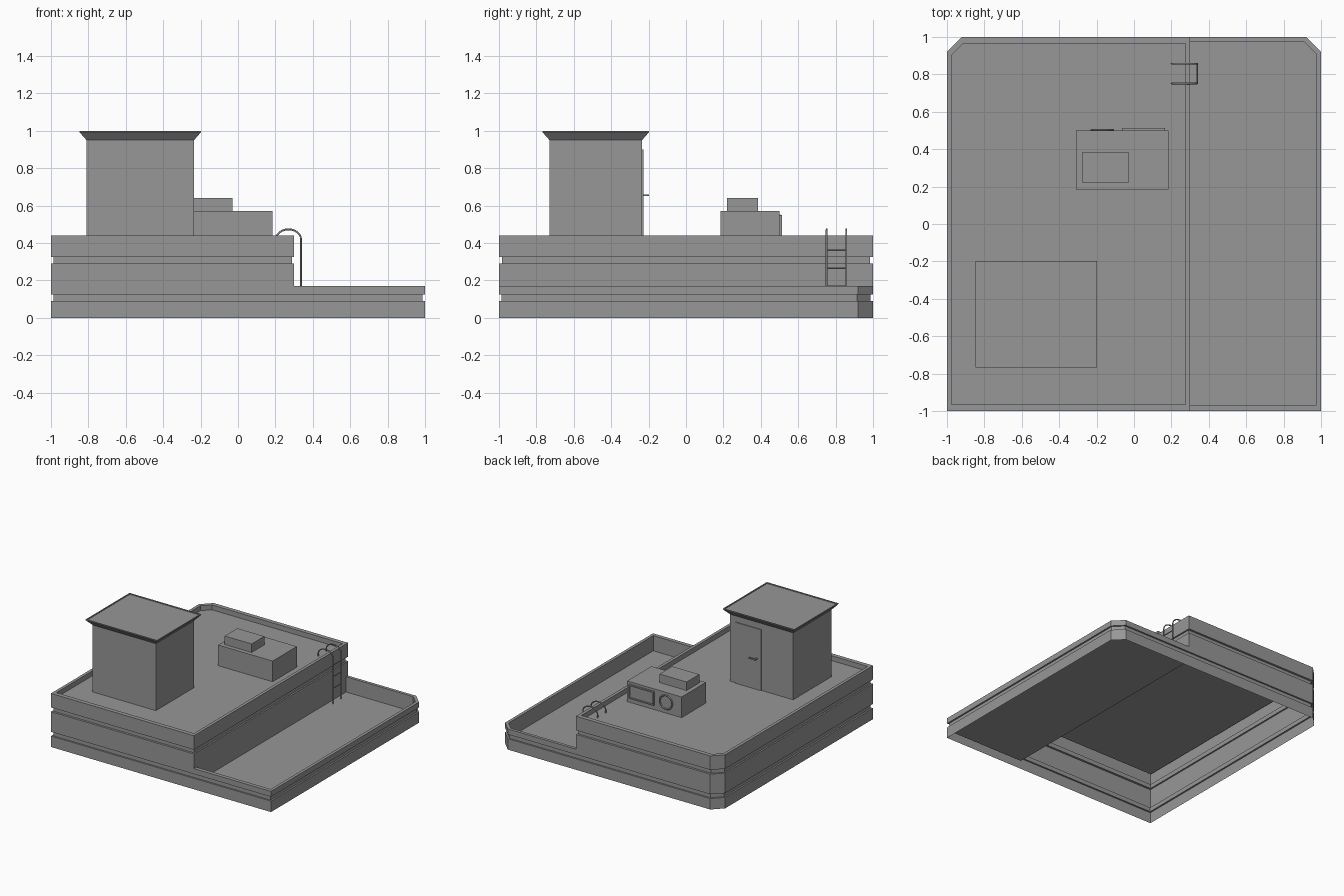
import bpy
import bmesh
import math
from mathutils import Matrix, Vector

cube = bpy.data.objects.get("Cube")
if cube:
    bpy.data.objects.remove(cube, do_unlink=True)

GREY = (0.31, 0.31, 0.31, 1)
grey = bpy.data.materials.new("concrete_grey")
grey.use_nodes = True
grey.diffuse_color = GREY
grey.node_tree.nodes["Principled BSDF"].inputs["Base Color"].default_value = GREY

UPPER_FLOOR, LOWER_FLOOR = 0.40, 0.045
GROOVE = 0.013


def add_object(name, data):
    obj = bpy.data.objects.new(name, data)
    data.materials.append(grey)
    bpy.context.collection.objects.link(obj)
    return obj


def inset(outline, widths):
    """Move every edge of a counter-clockwise outline inward by its own width."""
    lines = []
    for i, w in enumerate(widths):
        p = Vector(outline[i])
        d = (Vector(outline[(i + 1) % len(outline)]) - p).normalized()
        n = Vector((-d.y, d.x))
        lines.append((n, n.dot(p) + w))
    points = []
    for i, (n, c) in enumerate(lines):
        m, e = lines[i - 1]
        points.append(Matrix((m, n)).inverted() @ Vector((e, c)))
    return points


def loft(name, outline, layers, widths=None, cap=True):
    """Stack outline rings; each layer is (inset amount, height)."""
    bm = bmesh.new()
    widths = widths or [1] * len(outline)
    rings = []
    for amount, z in layers:
        ring = inset(outline, [w * amount for w in widths])
        rings.append([bm.verts.new((p.x, p.y, z)) for p in ring])
    for low, high in zip(rings, rings[1:]):
        for i in range(len(low)):
            j = (i + 1) % len(low)
            face = bm.faces.new((low[i], low[j], high[j], high[i]))
            if face.calc_area() < 1e-6:
                bm.faces.remove(face)
    if cap:
        bm.faces.new(rings[-1])
    mesh = bpy.data.meshes.new(name)
    bm.to_mesh(mesh)
    bm.free()
    return add_object(name, mesh)


def rect(x0, x1, y0, y1):
    return [(x0, y0), (x1, y0), (x1, y1), (x0, y1)]


def box(name, x0, x1, y0, y1, z0, z1):
    return loft(name, rect(x0, x1, y0, y1), [(0, z0), (0, z1)])


def tube(name, points, radius, sides=2):
    curve = bpy.data.curves.new(name, "CURVE")
    curve.dimensions = "3D"
    curve.bevel_depth = radius
    curve.bevel_resolution = sides
    spline = curve.splines.new("POLY")
    spline.points.add(len(points) - 1)
    for point, co in zip(spline.points, points):
        point.co = (*co, 1)
    return add_object(name, curve)


# Outer wall skirt with its groove, open underneath
base = [(-1, -1), (1, -1), (1, 0.92), (0.92, 1), (-0.92, 1), (-1, 0.92)]
loft("base_wall", base,
     [(0, 0), (0, 0.09), (GROOVE, 0.09), (GROOVE, 0.125), (0, 0.125), (0, 0.17)],
     cap=False)

# Raised storey with groove, parapet and roof deck
upper = [(-1, -1), (0.3, -1), (0.3, 1), (-0.92, 1), (-1, 0.92)]
loft("upper_storey", upper,
     [(0, 0.17), (0, 0.29), (0.5, 0.29), (0.5, 0.325), (0, 0.325),
      (0, 0.44), (1, 0.44), (1, UPPER_FLOOR)],
     widths=[0.035, 0.025, 0.035, 0.03, 0.025])

# Lower terrace with parapet on three sides
lower = [(0.3, -1), (1, -1), (1, 0.92), (0.92, 1), (0.3, 1)]
loft("lower_terrace", lower, [(0, 0.17), (1, 0.17), (1, LOWER_FLOOR)],
     widths=[0.032, 0.025, 0.025, 0.025, 0])

# Stair house with flared roof
loft("stair_house", rect(-0.81, -0.235, -0.73, -0.235),
     [(0, UPPER_FLOOR), (0, 0.95), (-0.038, 0.993), (-0.038, 1),
      (-0.03, 1), (-0.03, 0.993)])
box("door", -0.52, -0.29, -0.236, -0.228, UPPER_FLOOR, 0.9)
box("door_handle", -0.49, -0.43, -0.208, -0.198, 0.65, 0.66)
box("handle_stem", -0.49, -0.478, -0.23, -0.2, 0.65, 0.66)

# Air conditioning unit
box("cooling_unit", -0.31, 0.185, 0.185, 0.5, UPPER_FLOOR, 0.57)
box("cooling_unit_top", -0.275, -0.03, 0.22, 0.385, 0.57, 0.64)
bpy.ops.mesh.primitive_torus_add(
    major_radius=0.056, minor_radius=0.007, major_segments=24, minor_segments=6,
    location=(-0.17, 0.503, 0.49), rotation=(math.pi / 2, 0, 0))
fan = bpy.context.object
fan.name = "fan_ring"
fan.data.materials.append(grey)

# Vent panel: a raised frame around a recessed grille
box("vent_grille", -0.065, 0.165, 0.499, 0.503, 0.435, 0.55)
for side, z in (("lower", 0.435), ("upper", 0.54)):
    box(f"vent_frame_{side}", -0.065, 0.165, 0.499, 0.512, z, z + 0.01)
for side, x in (("right", -0.065), ("left", 0.155)):
    box(f"vent_frame_{side}", x, x + 0.01, 0.499, 0.512, 0.435, 0.55)

# Ladder between the two decks
for side, y in (("front", 0.752), ("back", 0.857)):
    arc = [(0.27 + 0.067 * math.cos(t), y, 0.42 + 0.053 * math.sin(t))
           for t in (math.pi * k / 12 for k in range(13))]
    rail = [(0.337, y, LOWER_FLOOR)] + arc + [(0.203, y, UPPER_FLOOR)]
    tube(f"ladder_rail_{side}", rail, 0.005)
for k in range(3):
    z = 0.17 + 0.095 * k
    tube(f"ladder_rung_{k + 1}", [(0.337, 0.752, z), (0.337, 0.857, z)], 0.004)
